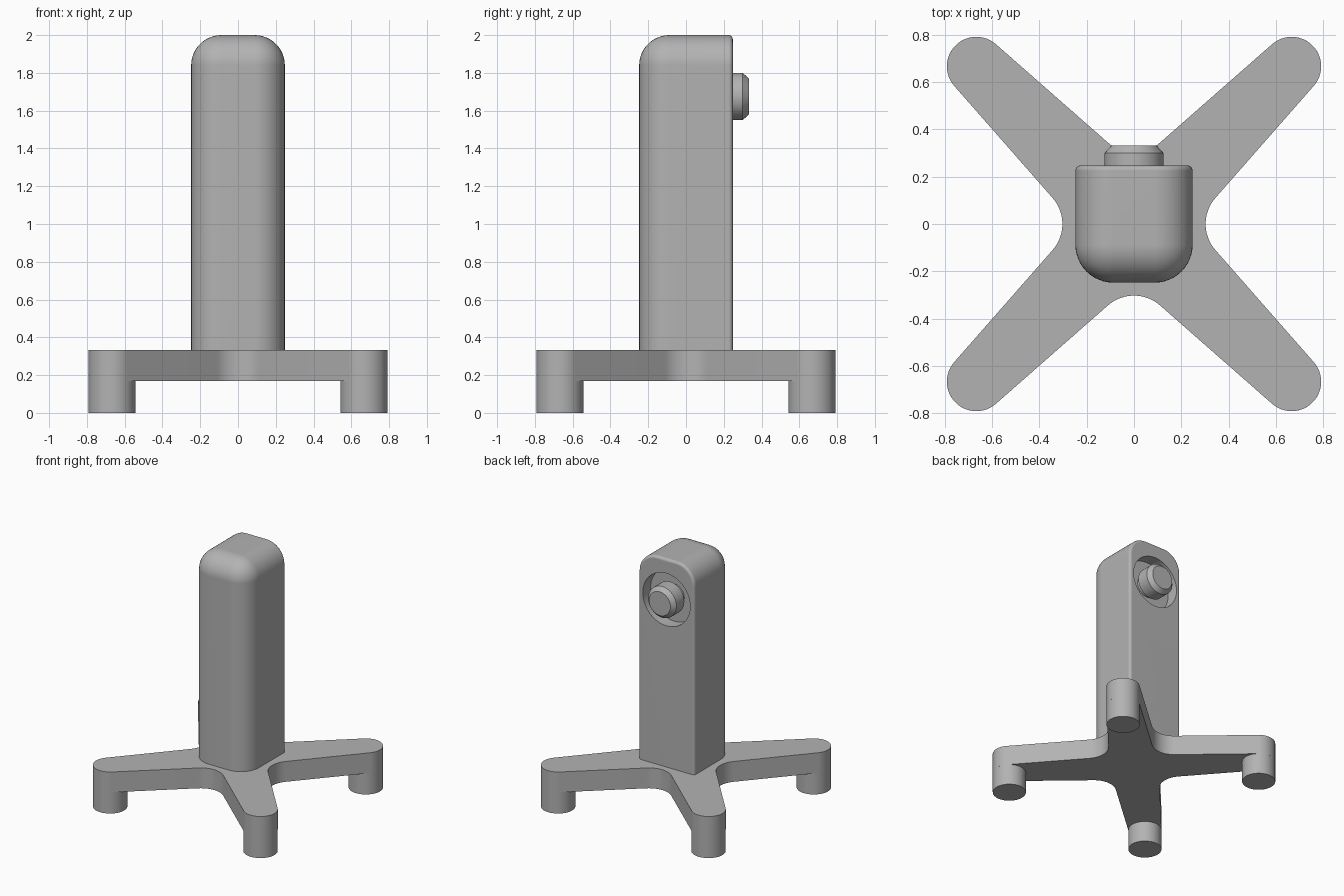
import bpy, bmesh
from math import sin, cos, radians, pi
from mathutils import Matrix, Vector

cube = bpy.data.objects.get("Cube")
if cube:
    bpy.data.objects.remove(cube, do_unlink=True)

grey = bpy.data.materials.new("plain grey")
grey.use_nodes = True
GREY = (0.45, 0.45, 0.45, 1)
grey.diffuse_color = GREY
grey.node_tree.nodes["Principled BSDF"].inputs["Base Color"].default_value = GREY


def make(name, bm):
    bmesh.ops.recalc_face_normals(bm, faces=bm.faces)
    mesh = bpy.data.meshes.new(name)
    bm.to_mesh(mesh)
    bm.free()
    obj = bpy.data.objects.new(name, mesh)
    bpy.context.collection.objects.link(obj)
    mesh.materials.append(grey)
    return obj


def finish(obj):
    bpy.ops.object.select_all(action="DESELECT")
    obj.select_set(True)
    bpy.context.view_layer.objects.active = obj
    for mod in list(obj.modifiers):
        bpy.ops.object.modifier_apply(modifier=mod.name)
    bpy.ops.object.shade_smooth_by_angle(angle=radians(30))


def prism(points, z0, z1):
    bm = bmesh.new()
    face = bm.faces.new([bm.verts.new((x, y, z0)) for x, y in points])
    up = bmesh.ops.extrude_face_region(bm, geom=[face])["geom"]
    bmesh.ops.translate(bm, vec=(0, 0, z1 - z0),
                        verts=[v for v in up if isinstance(v, bmesh.types.BMVert)])
    return bm


def lathe(profile, z, steps=64):
    """Turn a (radius, y) profile about a front-to-back axis at height z."""
    bm = bmesh.new()
    verts = [bm.verts.new((r, y, z)) for r, y in profile]
    edges = [bm.edges.new(pair) for pair in zip(verts, verts[1:])]
    bmesh.ops.spin(bm, geom=verts + edges, cent=(0, 0, z), axis=(0, 1, 0),
                   angle=2 * pi, steps=steps)
    bmesh.ops.remove_doubles(bm, verts=bm.verts, dist=1e-5)
    return bm


def arc(cx, cy, r, a0, a1, n):
    angles = [radians(a0 + (a1 - a0) * i / n) for i in range(n + 1)]
    return [Vector((cx + r * cos(a), cy + r * sin(a))) for a in angles]


# Cross base: concave fillets between tapering, round-ended arms
TIP, TIP_R, ARM_Z, BASE_TOP = 0.667, 0.125, 0.17, 0.333
quarter = (arc(0.47, 0, 0.167, 221.5, 138.5, 14)
           + arc(TIP, TIP, TIP_R, -41.5, 131.5, 24))
outline = []
for k in range(4):
    turn = Matrix.Rotation(k * pi / 2, 2)
    outline += [turn @ p for p in quarter]
finish(make("cross_base", prism(outline, ARM_Z, BASE_TOP)))

# Feet under the arm ends
for side, sx in (("left", 1), ("right", -1)):
    for end, sy in (("front", -1), ("back", 1)):
        circle = arc(sx * TIP, sy * TIP, TIP_R, 0, 360, 48)[:-1]
        finish(make(f"{end}_{side}_foot", prism(circle, 0, ARM_Z)))

# Column: large rounding on front and top, small rounding round the back
HALF, TOP = 0.248, 2.0
bm = prism([(-HALF, -HALF), (HALF, -HALF), (HALF, HALF), (-HALF, HALF)], BASE_TOP, TOP)


def on_back(edge):
    return all(v.co.y > HALF - 1e-4 for v in edge.verts)


def is_big(edge):
    a, b = (v.co for v in edge.verts)
    front = a.y < 0 and b.y < 0
    upright = abs(a.z - b.z) > 1
    top = a.z > 1 and b.z > 1
    return (front and upright) or (top and not on_back(edge))


bmesh.ops.bevel(bm, geom=[e for e in bm.edges if is_big(e)], offset=0.16,
                segments=12, profile=0.5, affect="EDGES")
rim = [e for e in bm.edges if on_back(e) and max(v.co.z for v in e.verts) > 1]
bmesh.ops.bevel(bm, geom=rim, offset=0.022, segments=4, profile=0.5, affect="EDGES")
column = make("column", bm)

# Round recess in the back of the column
KNOB_Z, FLOOR = 1.675, 0.15
cutter = make("recess_cutter", lathe([(0, FLOOR), (0.21, FLOOR), (0.21, 0.4), (0, 0.4)], KNOB_Z))
cutter.hide_render = True
cut = column.modifiers.new("recess", "BOOLEAN")
cut.operation = "DIFFERENCE"
cut.solver = "EXACT"
cut.object = cutter
finish(column)
bpy.data.objects.remove(cutter, do_unlink=True)
column.modifiers.new("weighted_normals", "WEIGHTED_NORMAL").keep_sharp = True

# Knob with a chamfered head on a narrower neck
finish(make("knob", lathe([(0, FLOOR - 0.01), (0.09, FLOOR - 0.01), (0.09, 0.2),
                           (0.125, 0.2), (0.125, 0.3), (0.095, 0.333), (0, 0.333)], KNOB_Z)))
